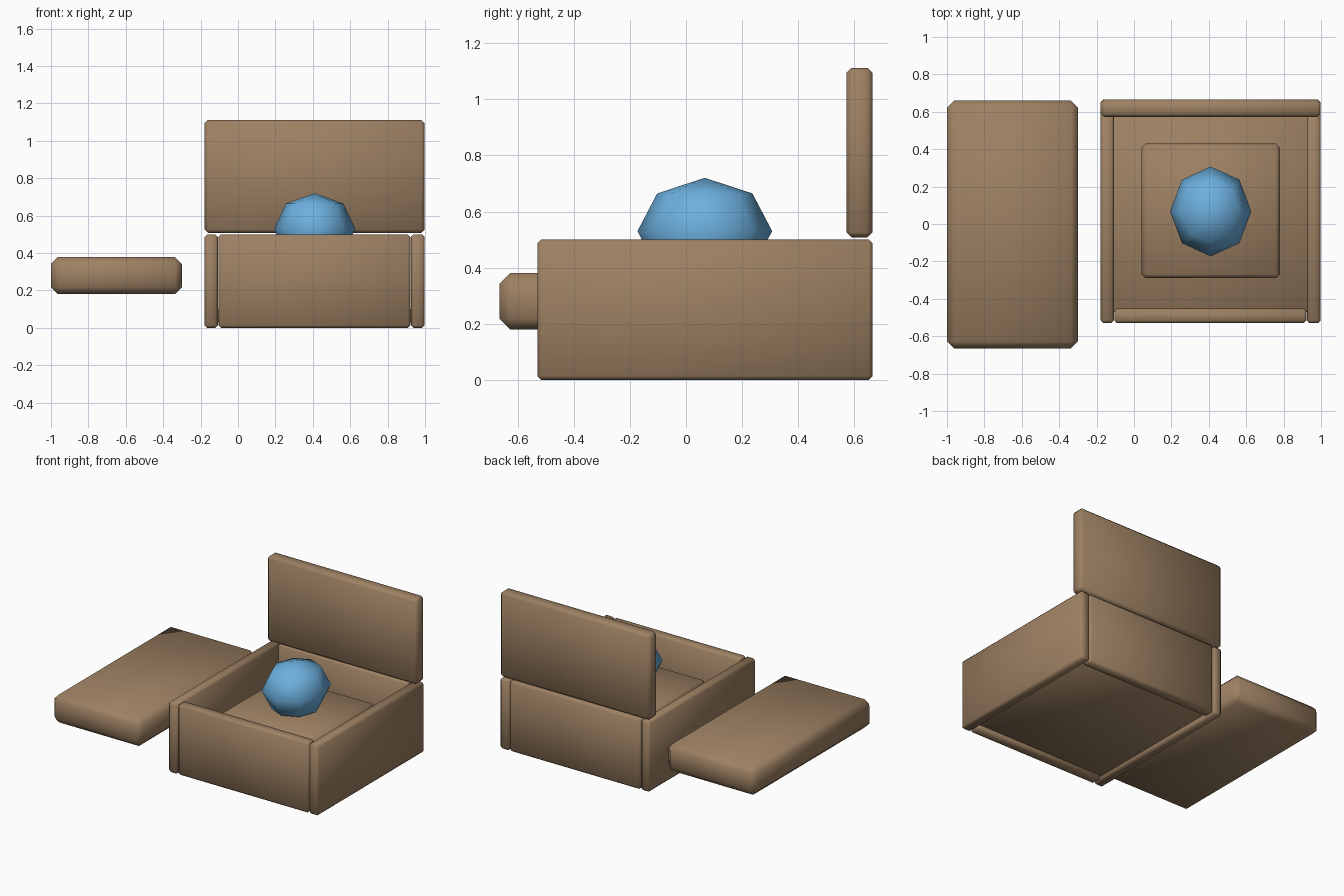
import bpy
import math

cube = bpy.data.objects.get("Cube")
if cube:
    bpy.data.objects.remove(cube, do_unlink=True)


def material(name, rgb):
    m = bpy.data.materials.new(name)
    m.use_nodes = True
    m.diffuse_color = (*rgb, 1)
    bsdf = next(n for n in m.node_tree.nodes if n.type == "BSDF_PRINCIPLED")
    bsdf.inputs["Base Color"].default_value = (*rgb, 1)
    return m


wood = material("tan wood", (0.34, 0.22, 0.125))
blue = material("sky blue", (0.15, 0.43, 0.73))


def panel(name, x, y, z, bevel):
    """Chamfered board spanning the given x, y and z ranges."""
    spans = (x, y, z)
    bpy.ops.mesh.primitive_cube_add(size=1, location=[(a + b) / 2 for a, b in spans])
    ob = bpy.context.object
    ob.name = name
    ob.scale = [b - a for a, b in spans]
    bpy.ops.object.transform_apply(location=False, rotation=False, scale=True)
    mod = ob.modifiers.new("chamfer", "BEVEL")
    mod.width = bevel
    mod.segments = 1
    bpy.ops.object.modifier_apply(modifier=mod.name)
    bpy.ops.object.shade_smooth_by_angle(angle=math.radians(60))
    ob.data.materials.append(wood)
    return ob


# Open box: two long sides, front and back between them, and a raised floor
depth, height = (-0.53, 0.665), (0, 0.5)
inner = (-0.105, 0.922)
panel("right_wall", (-0.178, -0.107), depth, height, 0.014)
panel("left_wall", (0.924, 0.998), depth, height, 0.014)
panel("front_wall", inner, (-0.53, -0.453), height, 0.014)
panel("back_wall", inner, (0.588, 0.665), height, 0.014)
panel("box_floor", (-0.12, 0.935), (-0.47, 0.6), (0.03, 0.1), 0.01)

# Plinth in the box, upright lid and the separate slab beside it
panel("plinth", (0.04, 0.78), (-0.29, 0.43), (0.06, 0.38), 0.022)
panel("lid", (-0.178, 0.998), (0.572, 0.665), (0.508, 1.112), 0.018)
panel("side_slab", (-1, -0.3), (-0.665, 0.66), (0.18, 0.38), 0.038)

# Faceted ball resting on the plinth
bpy.ops.mesh.primitive_uv_sphere_add(segments=8, ring_count=4, radius=1,
                                     location=(0.41, 0.067, 0.53))
ball = bpy.context.object
ball.name = "ball"
ball.scale = (0.217, 0.24, 0.19)
bpy.ops.object.transform_apply(location=False, rotation=False, scale=True)
bpy.ops.object.shade_smooth_by_angle(angle=math.radians(60))
ball.data.materials.append(blue)
